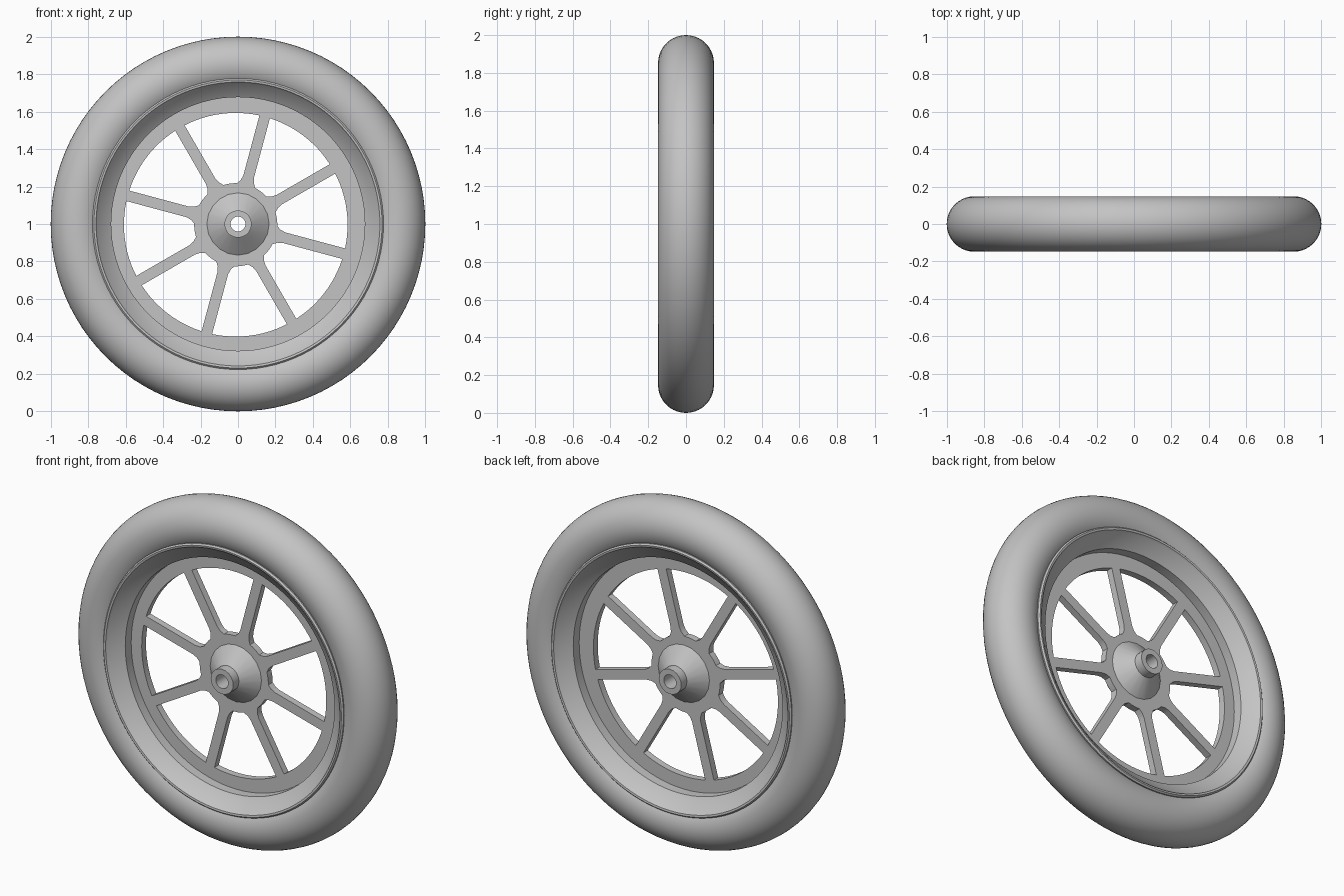
import bpy, bmesh
from math import sin, cos, asin, pi, radians

cube = bpy.data.objects.get("Cube")
if cube:
    bpy.data.objects.remove(cube, do_unlink=True)

GREY = (0.55, 0.55, 0.55, 1)
grey = bpy.data.materials.new("plain grey")
grey.use_nodes = True
grey.diffuse_color = GREY
grey.node_tree.nodes["Principled BSDF"].inputs["Base Color"].default_value = GREY


def smooth(obj, angle=30):
    bpy.ops.object.select_all(action='DESELECT')
    obj.select_set(True)
    bpy.context.view_layer.objects.active = obj
    bpy.ops.object.shade_smooth_by_angle(angle=radians(angle))


def lathe(name, profile, steps):
    """Revolve a closed (radius, y) profile about the axle."""
    bm = bmesh.new()
    rings = []
    for i in range(steps):
        a = 2 * pi * i / steps
        rings.append([bm.verts.new((r * cos(a), y, 1 + r * sin(a))) for r, y in profile])
    n = len(profile)
    for i in range(steps):
        p, q = rings[i], rings[(i + 1) % steps]
        for j in range(n):
            k = (j + 1) % n
            bm.faces.new((p[j], p[k], q[k], q[j]))
    bmesh.ops.recalc_face_normals(bm, faces=bm.faces)
    mesh = bpy.data.meshes.new(name)
    bm.to_mesh(mesh)
    bm.free()
    obj = bpy.data.objects.new(name, mesh)
    bpy.context.collection.objects.link(obj)
    mesh.materials.append(grey)
    smooth(obj)
    return obj


def mirrored(half):
    """Complete a front-half profile with its back half."""
    return half + [(r, -y) for r, y in reversed(half)]


# Round tyre
TUBE = 0.148
lathe("tyre", [(1 - TUBE + TUBE * cos(2 * pi * i / 40), TUBE * sin(2 * pi * i / 40))
               for i in range(40)], 96)

# Flared rim with rolled lips
lathe("rim", mirrored([(0.774, -0.11), (0.777, -0.135), (0.769, -0.143), (0.758, -0.141),
                       (0.752, -0.13), (0.677, -0.075), (0.677, -0.03)]), 96)

# Conical hub with collars and an axle bore
lathe("hub", mirrored([(0.04, -0.148), (0.073, -0.148), (0.073, -0.095), (0.176, -0.012)]), 20)

# Spoke plate: flat outline with eight openings
curve = bpy.data.curves.new("spoke_plate", 'CURVE')
curve.dimensions = '2D'
curve.fill_mode = 'BOTH'
curve.extrude = 0.02


def outline(points):
    """Add a closed loop of (radius, angle) points."""
    s = curve.splines.new('POLY')
    s.points.add(len(points) - 1)
    for p, (r, a) in zip(s.points, points):
        p.co = (r * cos(a), r * sin(a), 0, 1)
    s.use_cyclic_u = True


def circle(radius, steps):
    outline([(radius, 2 * pi * i / steps) for i in range(steps)])


def arc(radius, start, end, steps):
    return [(radius, start + (end - start) * i / steps) for i in range(steps + 1)]


circle(0.69, 96)
circle(0.06, 24)
HALF, OUTER, INNER = 0.029, 0.597, 0.222
for k in range(8):
    a0 = radians(30 + 45 * k)
    a1 = a0 + radians(45)
    edge = asin(HALF / OUTER)
    root = [(0.27, asin(HALF / 0.27)), (0.243, asin(0.035 / 0.243))]
    bend = asin(0.05 / INNER)
    outline(arc(OUTER, a0 + edge, a1 - edge, 12)
            + [(r, a1 - a) for r, a in root]
            + arc(INNER, a1 - bend, a0 + bend, 4)
            + [(r, a0 + a) for r, a in reversed(root)])

plate = bpy.data.objects.new("spoke_plate", curve)
bpy.context.collection.objects.link(plate)
plate.location = (-0.012, 0, 0.996)
plate.rotation_euler = (pi / 2, 0, 0)
curve.materials.append(grey)
bpy.ops.object.select_all(action='DESELECT')
plate.select_set(True)
bpy.context.view_layer.objects.active = plate
bpy.ops.object.convert(target='MESH')
smooth(bpy.context.view_layer.objects.active)
